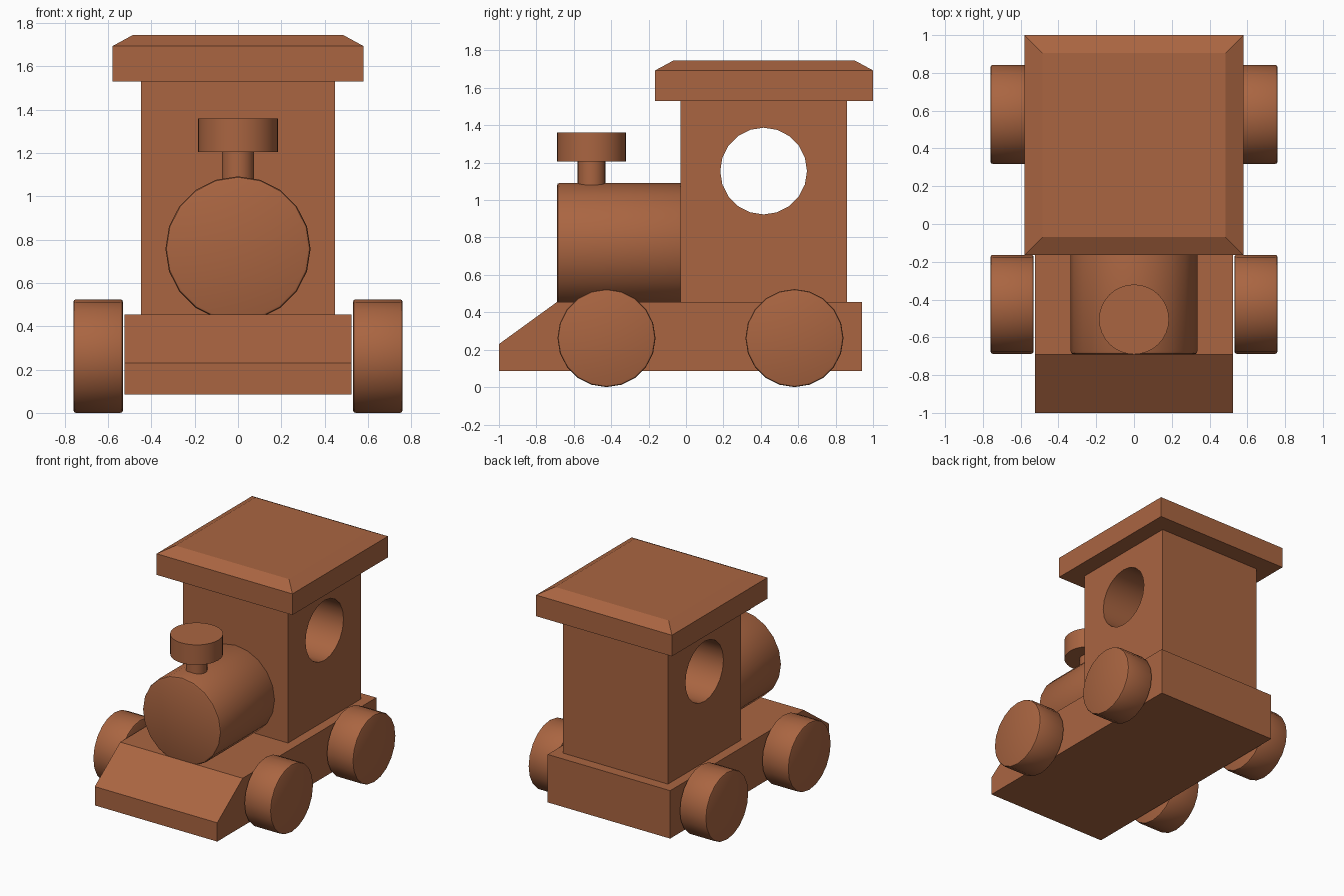
import bpy, bmesh, math
from mathutils import Matrix, Vector

if "Cube" in bpy.data.objects:
    bpy.data.objects.remove(bpy.data.objects["Cube"])

# One wood colour for everything
wood = bpy.data.materials.new("red_brown_wood")
wood.diffuse_color = (0.40, 0.13, 0.053, 1)
wood.use_nodes = True
wood.node_tree.nodes["Principled BSDF"].inputs["Base Color"].default_value = wood.diffuse_color


def add_object(name, bm, smooth=False):
    bmesh.ops.recalc_face_normals(bm, faces=bm.faces)
    mesh = bpy.data.meshes.new(name)
    bm.to_mesh(mesh)
    bm.free()
    mesh.materials.append(wood)
    ob = bpy.data.objects.new(name, mesh)
    bpy.context.collection.objects.link(ob)
    if smooth:
        bpy.ops.object.select_all(action='DESELECT')
        ob.select_set(True)
        bpy.context.view_layer.objects.active = ob
        bpy.ops.object.shade_smooth_by_angle(angle=math.radians(30))
    return ob


def box_bm(lo, hi):
    lo, hi = Vector(lo), Vector(hi)
    bm = bmesh.new()
    bmesh.ops.create_cube(bm, size=1, matrix=Matrix.Translation((lo + hi) / 2)
                          @ Matrix.Diagonal((*(hi - lo), 1)))
    return bm


def cylinder(name, start, end, radius, sides=20, bevel=0.0):
    """Capped cylinder between two points, with softened rims."""
    start, end = Vector(start), Vector(end)
    axis = end - start
    turn = axis.to_track_quat('Z', 'Y').to_matrix().to_4x4()
    bm = bmesh.new()
    bmesh.ops.create_cone(bm, cap_ends=True, segments=sides, radius1=radius,
                          radius2=radius, depth=axis.length,
                          matrix=Matrix.Translation((start + end) / 2) @ turn)
    if bevel:
        rims = [e for e in bm.edges if any(len(f.verts) > 4 for f in e.link_faces)]
        bmesh.ops.bevel(bm, geom=rims, offset=bevel, segments=2, profile=0.5,
                        affect='EDGES')
    return add_object(name, bm, smooth=True)


# Chassis: side profile with sloped nose, extruded across x
profile = [(-1, 0.085), (-1, 0.23), (-0.69, 0.455), (0.94, 0.455), (0.94, 0.085)]
bm = bmesh.new()
face = bm.faces.new([bm.verts.new((-0.523, y, z)) for y, z in profile])
side = bmesh.ops.extrude_face_region(bm, geom=[face])["geom"]
bmesh.ops.translate(bm, vec=(1.046, 0, 0),
                    verts=[v for v in side if isinstance(v, bmesh.types.BMVert)])
add_object("chassis", bm)

# Cabin with a round window through both sides
cabin = add_object("cabin", box_bm((-0.448, -0.03, 0.455), (0.448, 0.86, 1.53)))
cutter = cylinder("window_cutter", (-0.7, 0.415, 1.155), (0.7, 0.415, 1.155), 0.232)
cutter.hide_render = True
cutter.hide_viewport = False
cut = cabin.modifiers.new("window", 'BOOLEAN')
cut.operation = 'DIFFERENCE'
cut.solver = 'EXACT'
cut.object = cutter
bpy.ops.object.select_all(action='DESELECT')
cabin.select_set(True)
bpy.context.view_layer.objects.active = cabin
bpy.ops.object.modifier_apply(modifier=cut.name)
bpy.ops.object.shade_smooth_by_angle(angle=math.radians(30))
bpy.data.objects.remove(cutter)

# Roof: slab with its top inset and raised
bm = box_bm((-0.58, -0.165, 1.53), (0.58, 1.0, 1.693))
bm.normal_update()
top = max(bm.faces, key=lambda f: f.calc_center_median().z)
bmesh.ops.inset_region(bm, faces=[top], thickness=0.135)
bmesh.ops.translate(bm, vec=(0, 0, 0.052), verts=top.verts)
add_object("roof", bm)

# Boiler and chimney
cylinder("boiler", (0, -0.02, 0.757), (0, -0.69, 0.757), 0.335, bevel=0.015)
cylinder("chimney_stem", (0, -0.505, 1.07), (0, -0.505, 1.21), 0.075)
cylinder("chimney_cap", (0, -0.505, 1.205), (0, -0.505, 1.36), 0.185, sides=32)

# Wheels
for end, y in (("front", -0.425), ("rear", 0.58)):
    for label, s in (("left", -1), ("right", 1)):
        cylinder(f"{end}_{label}_wheel", (s * 0.531, y, 0.262), (s * 0.76, y, 0.262),
                 0.262, bevel=0.012)
